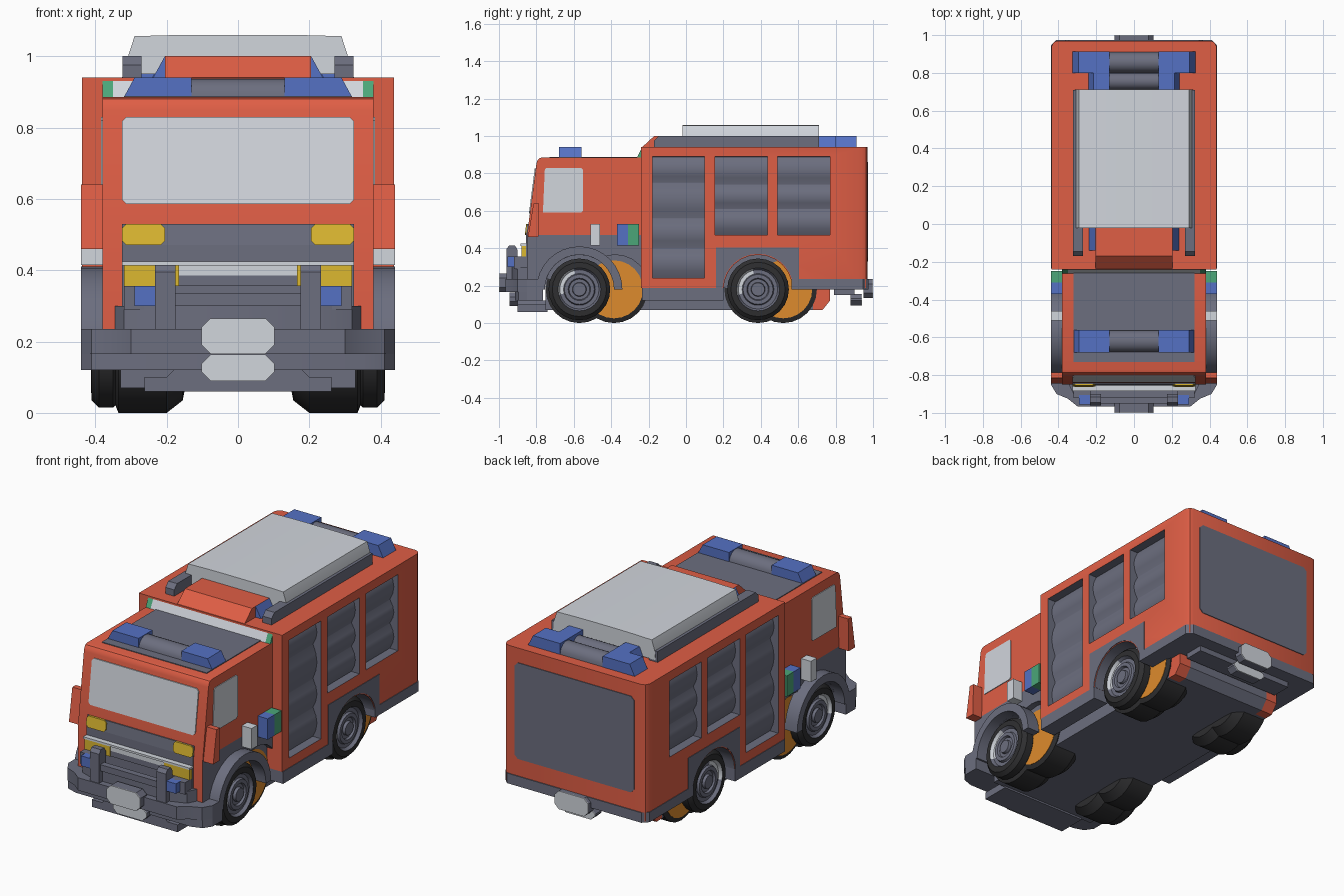
import bpy, bmesh, math

if "Cube" in bpy.data.objects:
    bpy.data.objects.remove(bpy.data.objects["Cube"])

COLOURS = {"red": (.74, .112, .06), "grey": (.15, .157, .212), "tyre_black": (.028, .028, .03),
           "light_grey": (.64, .67, .72), "blue": (.09, .165, .55), "yellow": (.72, .48, .03),
           "orange": (.73, .26, .026), "green": (.07, .38, .19)}
MATS = {}
for n, c in COLOURS.items():
    MATS[n] = bpy.data.materials.new(n)
    MATS[n].diffuse_color = (*c, 1)


def finish(name, bm, mats, mirror=False):
    """Turn a bmesh into an object, optionally with a copy mirrored in x."""
    if mirror:
        dup = bmesh.ops.duplicate(bm, geom=bm.verts[:] + bm.edges[:] + bm.faces[:])["geom"]
        for v in dup:
            if isinstance(v, bmesh.types.BMVert):
                v.co.x *= -1
    bm.normal_update()
    bmesh.ops.recalc_face_normals(bm, faces=bm.faces[:])
    me = bpy.data.meshes.new(name)
    bm.to_mesh(me)
    bm.free()
    for m in mats.split():
        me.materials.append(MATS[m])
    ob = bpy.data.objects.new(name, me)
    bpy.context.collection.objects.link(ob)
    return ob


def prism(name, pts, axis, a, b, mats, mirror=False, lean=False, split=None):
    """Extrude a 2D outline along an axis from a to b."""
    place = {"x": lambda p, t: (t, p[0], p[1]), "y": lambda p, t: (p[0], t, p[1]),
             "z": lambda p, t: (p[0], p[1], t)}[axis]
    bm = bmesh.new()
    lo = [bm.verts.new(place(p, a)) for p in pts]
    hi = [bm.verts.new(place(p, b)) for p in pts]
    bm.faces.new(lo)
    bm.faces.new(hi)
    for i in range(len(pts)):
        j = (i + 1) % len(pts)
        bm.faces.new((lo[i], lo[j], hi[j], hi[i]))
    if lean:  # follow the sloping cab front
        for v in bm.verts:
            v.co.y += (v.co.z - .47) * .13
    if split:
        bmesh.ops.bisect_plane(bm, geom=bm.verts[:] + bm.edges[:] + bm.faces[:],
                               plane_co=(0, 0, split), plane_no=(0, 0, 1))
    return finish(name, bm, mats, mirror)


def box(name, x, y, z, mats, mirror=False):
    return prism(name, rect(*y, *z), "x", *x, mats, mirror)


def rect(u0, u1, v0, v1, c=0):
    """Rectangle outline, with corners cut by c."""
    if not c:
        return [(u0, v0), (u1, v0), (u1, v1), (u0, v1)]
    return [(u0 + c, v0), (u1 - c, v0), (u1, v0 + c), (u1, v1 - c),
            (u1 - c, v1), (u0 + c, v1), (u0, v1 - c), (u0, v0 + c)]


def sym(pts):
    return pts + [(-x, y) for x, y in reversed(pts)]


def arc(cy, cz, r, a0, a1, n):
    return [(cy + r * math.cos(math.radians(a0 + (a1 - a0) * i / n)),
             cz + r * math.sin(math.radians(a0 + (a1 - a0) * i / n))) for i in range(n + 1)]


def lathe(name, profile, cy, cz, mats, rule, n=24):
    """Revolve an (x, radius) profile about a sideways axle; rule gives the material per face."""
    bm = bmesh.new()
    rings = [[bm.verts.new((x, cy + r * math.cos(2 * math.pi * k / n), cz + r * math.sin(2 * math.pi * k / n)))
              for k in range(n)] for x, r in profile]
    for i in range(len(rings) - 1):
        for k in range(n):
            j = (k + 1) % n
            f = bm.faces.new((rings[i][k], rings[i][j], rings[i + 1][j], rings[i + 1][k]))
            f.material_index = rule(i, k)
    bm.faces.new(rings[0])
    bm.faces.new(rings[-1]).material_index = rule(len(rings) - 2, 0)
    return finish(name, bm, mats, True)


def cut(ob, outlines):
    """Cut (y, z) outlines into both sides of a body, from the given depth outwards."""
    for pts, depth in outlines:
        for s in (1, -1):
            c = prism("cutter", pts, "x", s * depth, s * .6, "grey")
            c.hide_render = True
            m = ob.modifiers.new("cut", "BOOLEAN")
            m.object, m.solver = c, "EXACT"
            bpy.context.view_layer.objects.active = ob
            bpy.ops.object.modifier_apply(modifier=m.name)
            bpy.data.objects.remove(c)


def well(cy):
    return arc(cy, .18, .185, 0, 345, 23), .345


# Rear body with shutter recesses and wheel wells
SHUTTERS = [(-.18, .10, [.24, .40, .56, .75, .89]), (.155, .435, [.47, .61, .74, .89]),
            (.49, .77, [.47, .61, .74, .89])]
body = prism("rear_body", sym([(.437, -.24), (.437, .94), (.425, .962), (.405, .97)]), "z", .187, .94, "red grey")
cut(body, [(rect(a, b, z[0], z[-1]), .375) for a, b, z in SHUTTERS] + [well(.385)])
for f in body.data.polygons:
    c = f.center
    f.material_index = int(.3 < abs(c.x) < .4365 and -.2 < c.y < .8 and .2 < c.z < .93)
for i, (a, b, zs) in enumerate(SHUTTERS):
    pts = [(.37, zs[0])]
    for z0, z1 in zip(zs, zs[1:]):
        pts += [(x, z0 + (z1 - z0) * t) for t, x in ((.01, .388), (.25, .405), (.5, .412), (.75, .405), (.99, .388))]
    prism(f"roller_shutter_{i + 1}", pts + [(.37, zs[-1])], "y", a, b, "grey", True)
prism("rear_door_panel", rect(-.365, .365, .33, .86, .02), "y", .96, .974, "grey")

# Grey skirt, sills, rear bumper
prism("rear_skirt", [(.605, .185), (.605, .404), (.16, .404), (.16, .185)] + arc(.385, .18, .19, 178, 2, 14),
      "x", .41, .44, "grey", True)
box("side_sill", (.35, .44), (-.235, .20), (.12, .187), "grey", True)
prism("rear_bumper", sym([(.44, .565), (.44, .945), (.41, .975)]), "z", .18, .235, "grey")
box("rear_bumper_lower", (-.30, .30), (.79, .90), (.15, .18), "grey")

# Chassis
box("chassis", (-.33, .33), (-.75, .68), (.07, .25), "grey")
TAIL = [(.68, .07), (.73, .07), (.77, .12), (.77, .18), (.68, .18)]
prism("chassis_tail", TAIL, "x", -.26, .26, "grey")
prism("chassis_red_tail", TAIL, "x", .26, .33, "red", True)

# Cab, grey below its waistline on the sides
cab = prism("cab", [(-.85, .235), (-.85, .47), (-.80, .85), (-.796, .866), (-.786, .88), (-.77, .885),
                    (-.235, .885), (-.235, .235)], "x", -.38, .38, "red grey", split=.47)
cut(cab, [well(-.57), well(-.38)])
for f in cab.data.polygons:
    f.material_index = int(f.center.z < .47 and f.center.y > -.845)
prism("windscreen", rect(-.325, .325, .585, .83, .012), "y", -.855, -.84, "light_grey", lean=True)
prism("side_window", [(-.765, .59), (-.56, .59), (-.55, .60), (-.55, .82), (-.56, .83), (-.745, .83), (-.755, .82)],
      "x", .374, .384, "light_grey", True)
box("cab_front_panel", (-.325, .325), (-.856, -.84), (.24, .47), "grey")
prism("cab_front_upper_panel", rect(-.325, .325, .47, .53), "y", -.856, -.84, "grey", lean=True)
prism("upper_headlight", rect(.205, .325, .47, .53, .012), "y", -.862, -.84, "yellow", True, lean=True)
box("headlight", (.165, .32), (-.88, -.85), (.355, .413), "yellow", True)
box("grille", (-.165, .165), (-.875, -.85), (.355, .385), "grey")
box("grille_light_strip", (-.165, .165), (-.875, -.85), (.385, .413), "light_grey")
box("grille_ledge", (-.325, .325), (-.885, -.845), (.413, .424), "light_grey")
prism("mirror", [(-.845, .46), (-.79, .46), (-.785, .64), (-.815, .64)], "x", .375, .44, "red", True)
box("side_light_white", (.37, .44), (-.51, -.46), (.415, .53), "light_grey", True)
box("side_box_blue", (.37, .44), (-.37, -.31), (.415, .53), "blue", True)
box("side_box_green", (.37, .44), (-.31, -.25), (.415, .53), "green", True)

# Front fender
prism("front_fender", arc(-.57, .18, .23, 0, 180, 16) + arc(-.57, .18, .185, 180, 0, 16),
      "x", .365, .44, "grey", True)

# Front bumper and bull bar
prism("front_bumper", sym([(.44, -.765), (.44, -.85), (.41, -.90), (.35, -.925), (.30, -.965)]), "z", .165, .235, "grey")
prism("front_bumper_base", sym([(.44, -.765), (.44, -.85), (.41, -.895), (.35, -.915)]), "z", .12, .165, "grey")
prism("front_bumper_top", sym([(.35, -.84), (.32, -.90), (.235, -.93)]), "z", .235, .30, "grey")
prism("front_bumper_lower", sym([(.262, .06), (.262, .10), (.20, .10), (.18, .12)]), "y", -.90, -.74, "grey")
prism("bull_bar_post", [(-.96, .20), (-.96, .395), (-.945, .415), (-.915, .415), (-.90, .39), (-.90, .20)],
      "x", .175, .232, "grey", True)
box("bull_bar_rail", (-.18, .18), (-.95, -.915), (.30, .335), "grey")
box("bull_bar_blue_lamp", (.23, .29), (-.955, -.905), (.30, .355), "blue", True)
box("bull_bar_lamp_mount", (.23, .32), (-.92, -.85), (.29, .355), "grey", True)

# Blank plates at both ends
for name, y0, y1, z0, z1, s in (("front_plate", -.995, -.94, .165, .265, -1), ("front_lower_plate", -.94, -.90, .09, .163, -1),
                                ("rear_plate", .995, .95, .135, .235, 1), ("rear_lower_plate", .935, .88, .095, .155, 1)):
    prism(name + "_mount", rect(-.102, .102, z0, z1, .025), "y", y0, y1, "grey")
    prism(name, rect(-.102, .102, z0, z1, .025), "y", y0 + s * .005, y0, "light_grey")

# Cab roof and front light bar
box("cab_roof_panel", (-.32, .32), (-.73, -.255), (.88, .889), "grey")
prism("front_light_bar_lamp", [(.13, .885), (.32, .885), (.29, .94), (.13, .94)], "y", -.68, -.56, "blue", True)
prism("front_light_bar_middle", [(-.62 + (y + .62) * .058 / .06, .885 + (z - .885) * .053 / .06)
                                 for y, z in arc(-.62, .885, .06, 0, 180, 10)], "x", -.13, .13, "grey")
for name, x0, x1, col in (("roof_step", -.35, .35, "light_grey"), ("roof_step_end", .35, .38, "green")):
    prism(name, [(-.262, .885), (-.235, .885), (-.235, .94)], "x", x0, x1, col, x0 > 0)

# Rear roof: hump, rails, cover, light bar
prism("roof_hump", [(-.235, .94), (-.17, 1.0), (0, 1.0), (0, .94)], "x", -.205, .205, "red")
prism("hump_blue_side", [(.20, .94), (.238, .94), (.205, 1.0)], "y", -.14, -.01, "blue", True)
prism("roof_rail", [(-.17, .94), (-.17, .975), (-.145, 1.0), (.71, 1.0), (.71, .94)], "x", .27, .324, "grey", True)
prism("roof_cover", sym([(.312, .95), (.308, 1.0), (.29, 1.056), (.18, 1.059), (.07, 1.06)]), "y", -.02, .712, "light_grey")
prism("rear_light_bar_lamp", [(.13, .94), (.325, .94), (.295, 1.0), (.13, 1.0)], "y", .80, .912, "blue", True)
prism("rear_light_bar_inner_lamp", [(.13, .94), (.24, .94), (.215, 1.0), (.13, 1.0)], "y", .712, .80, "blue", True)
prism("rear_light_bar_middle", arc(.856, .94, .055, 0, 180, 10), "x", -.13, .13, "grey")
prism("rear_light_bar_inner_middle", arc(.756, .94, .045, 0, 180, 10), "x", -.13, .13, "grey")

# Wheels: outer pair with rims, inner drive tyres with orange discs
OUTER = [(.335, .15), (.35, .165), (.39, .165), (.41, .145), (.412, .115), (.395, .105),
         (.395, .085), (.407, .08), (.407, .06), (.395, .055), (.395, .038), (.41, .035), (.41, .015)]
INNER = [(.15, .12), (.155, .145), (.20, .18), (.335, .18), (.345, .155), (.347, .155), (.347, .05)]
for where, cy, drive in (("front", -.57, -.385), ("rear", .385, .52)):
    lathe(f"{where}_wheel", OUTER, cy, .18, "tyre_black grey light_grey",
          lambda i, k: 0 if i < 4 else (2 if i in (4, 5) and 7 <= k <= 12 else 1))
    lathe(f"{where}_inner_tyre", INNER[:5], cy, .18, "tyre_black", lambda i, k: 0)
    lathe(f"{where}_drive_tyre", INNER, drive, .18, "tyre_black orange", lambda i, k: int(i > 3))

# Smooth shading with sharp edges kept
bpy.ops.object.select_all(action="SELECT")
bpy.context.view_layer.objects.active = body
bpy.ops.object.shade_smooth_by_angle(angle=math.radians(30))

for m in bpy.data.materials:
    if m.users and not m.is_grease_pencil:
        m.use_nodes = True
        m.node_tree.nodes["Principled BSDF"].inputs["Base Color"].default_value = m.diffuse_color
